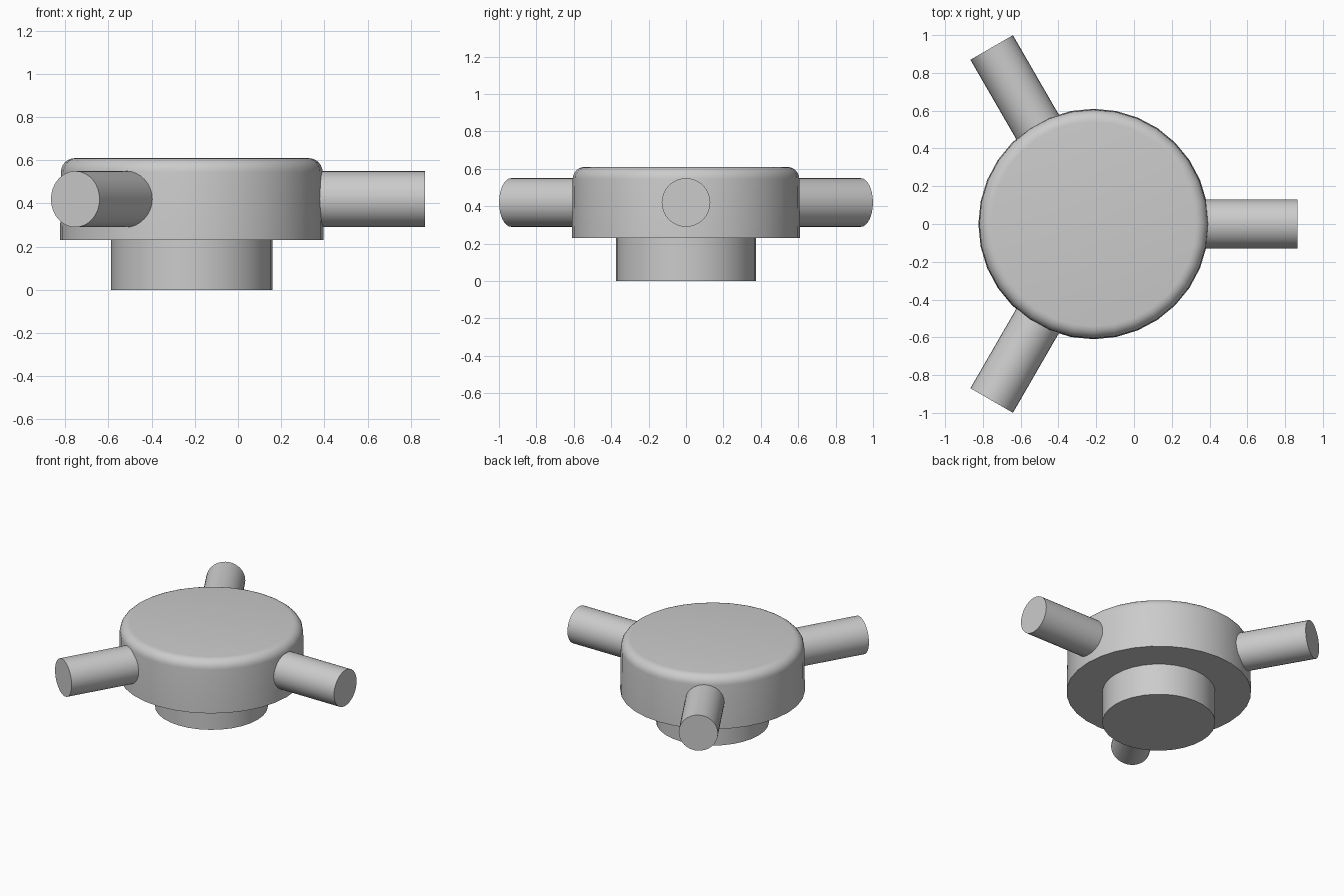
import bpy, bmesh
from math import cos, sin, pi, radians
from mathutils import Matrix

if "Cube" in bpy.data.objects:
    bpy.data.objects.remove(bpy.data.objects["Cube"])

CX = -0.214  # hub axis


def finish(name, bm):
    bmesh.ops.recalc_face_normals(bm, faces=bm.faces)
    mesh = bpy.data.meshes.new(name)
    bm.to_mesh(mesh)
    bm.free()
    obj = bpy.data.objects.new(name, mesh)
    bpy.context.collection.objects.link(obj)
    bpy.ops.object.select_all(action='DESELECT')
    bpy.context.view_layer.objects.active = obj
    obj.select_set(True)
    bpy.ops.object.shade_smooth_by_angle(angle=radians(35))
    return obj


def lathe(name, profile, segments, matrix):
    """Closed solid of revolution around local z from (radius, height) points."""
    bm = bmesh.new()
    rings = [[bm.verts.new((r * cos(2 * pi * i / segments),
                            r * sin(2 * pi * i / segments), z))
              for i in range(segments)] for r, z in profile]
    for a, b in zip(rings, rings[1:]):
        for i in range(segments):
            j = (i + 1) % segments
            bm.faces.new((a[i], a[j], b[j], b[i]))
    bm.faces.new(rings[0][::-1])
    bm.faces.new(rings[-1])
    bm.transform(matrix)
    return finish(name, bm)


axis = Matrix.Translation((CX, 0, 0))

# Broad hub with slightly drafted wall and rounded top rim
rim = 0.065
arc = [(0.606 - rim + rim * cos(t * pi / 12), 0.61 - rim + rim * sin(t * pi / 12))
       for t in range(7)]
lathe("hub", [(0.61, 0.23)] + arc, 32, axis)

# Narrow stem below the hub
lathe("stem", [(0.373, 0.0), (0.373, 0.24)], 32, axis)

# Three round handles, 120 degrees apart
for k in range(3):
    m = (Matrix.Translation((CX, 0, 0.42)) @ Matrix.Rotation(k * 2 * pi / 3, 4, 'Z')
         @ Matrix.Rotation(pi / 2, 4, 'Y'))
    lathe(f"handle_{k + 1}", [(0.13, 0.4), (0.13, 1.079)], 32, m)
